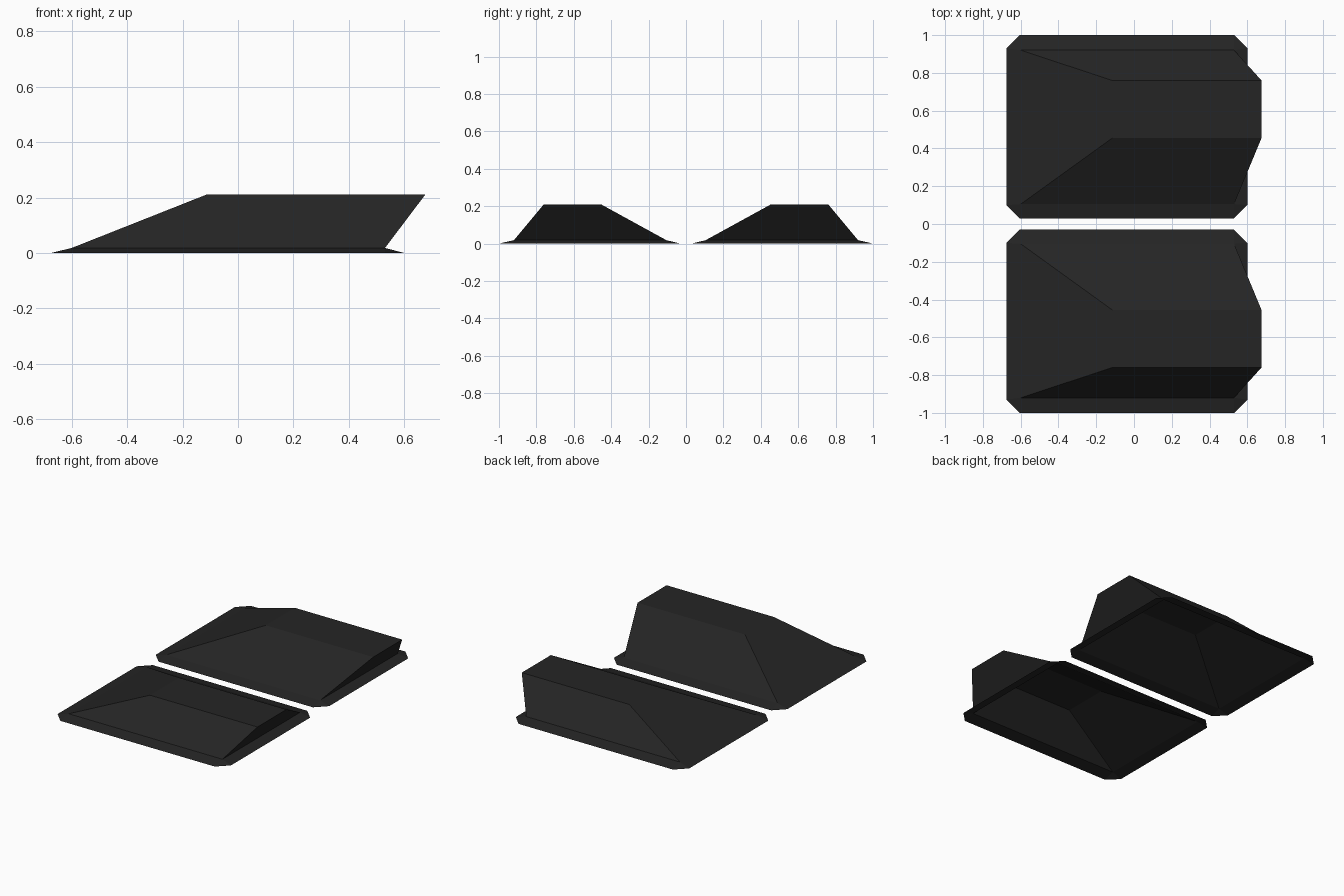
import bpy, bmesh

if "Cube" in bpy.data.objects:
    bpy.data.objects.remove(bpy.data.objects["Cube"])

# single dark paint for both scoops
paint = bpy.data.materials.new("dark_charcoal")
paint.diffuse_color = (0.018, 0.018, 0.018, 1)
paint.use_nodes = True
paint.node_tree.nodes["Principled BSDF"].inputs["Base Color"].default_value = paint.diffuse_color


def rect(x0, x1, y0, y1, z):
    return [(x0, y0, z), (x1, y0, z), (x1, y1, z), (x0, y1, z)]


def scoop(name, side):
    bm = bmesh.new()

    def ring(points):
        return [bm.verts.new((x, y * side, z)) for x, y, z in points]

    # flange rim: rectangle with clipped corners lying on the ground
    x0, x1, y0, y1, c = -0.675, 0.60, 0.03, 1.0, 0.07
    rim = ring([(x0, y0 + c, 0), (x0 + c, y0, 0), (x1 - c, y0, 0), (x1, y0 + c, 0),
                (x1, y1 - c, 0), (x1 - c, y1, 0), (x0 + c, y1, 0), (x0, y1 - c, 0)])
    base = ring(rect(-0.60, 0.53, 0.105, 0.92, 0.018))
    roof = ring(rect(-0.115, 0.675, 0.455, 0.76, 0.21))
    for i in range(4):
        j = (i + 1) % 4
        # clipped corner, flange edge, then sloping wall of the body
        bm.faces.new((rim[2 * i], rim[2 * i + 1], base[i]))
        bm.faces.new((rim[2 * i + 1], rim[2 * j], base[j], base[i]))
        bm.faces.new((base[i], base[j], roof[j], roof[i]))
    bm.faces.new(roof)
    # the underside stays open; keep normals pointing outward
    if side < 0:
        bmesh.ops.reverse_faces(bm, faces=bm.faces[:])

    mesh = bpy.data.meshes.new(name)
    bm.to_mesh(mesh)
    bm.free()
    mesh.materials.append(paint)
    bpy.context.collection.objects.link(bpy.data.objects.new(name, mesh))


# mirrored pair
scoop("scoop_back", 1)
scoop("scoop_front", -1)
